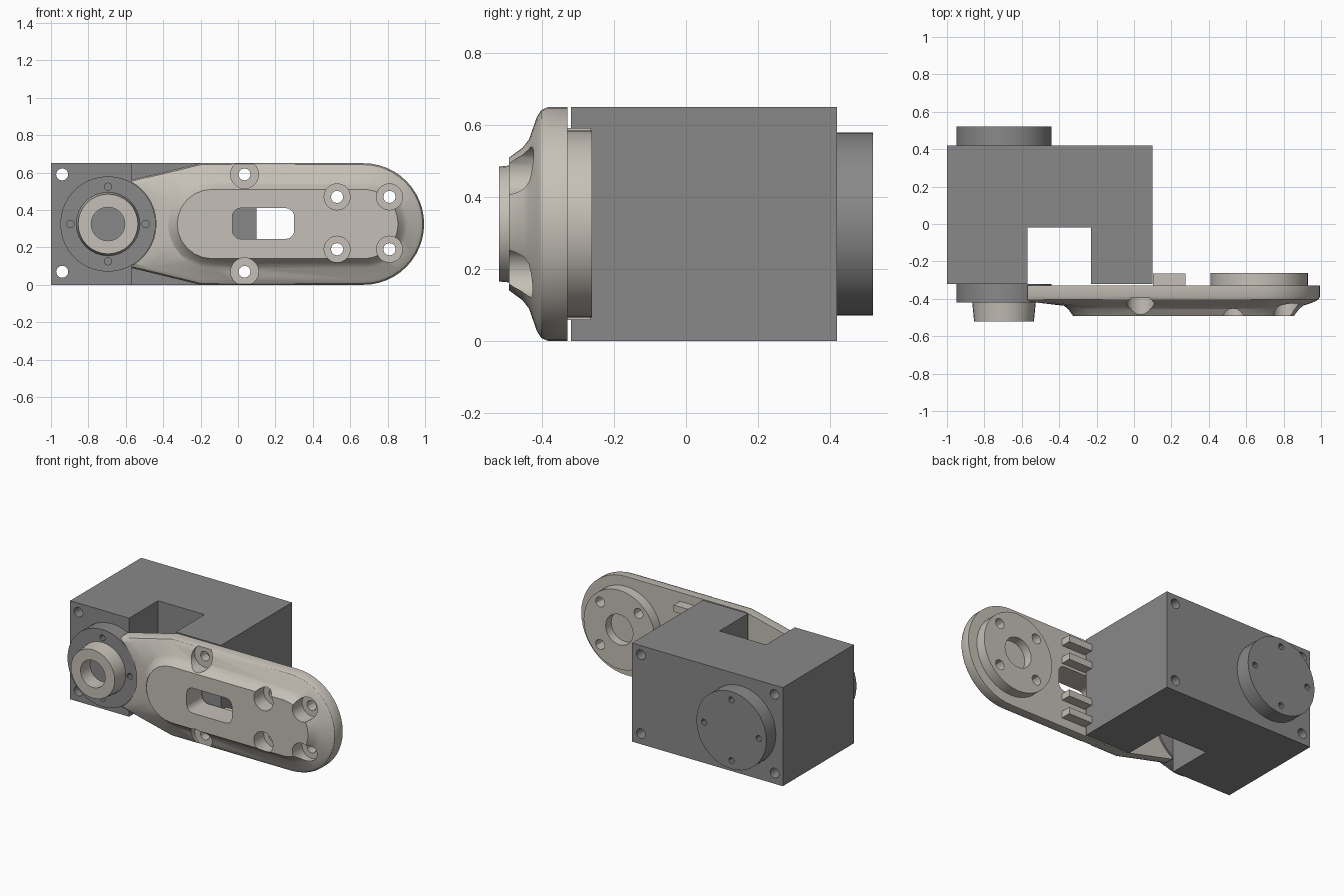
import bpy, bmesh
from math import pi, sin, cos, radians

old = bpy.data.objects.get("Cube")
if old:
    bpy.data.objects.remove(old, do_unlink=True)

MID = 0.325          # height of the long axis
PIVOT_X = -0.695     # servo output axis
TIP_X = 0.67         # centre of the rounded arm end


def material(name, rgb):
    m = bpy.data.materials.new(name)
    m.use_nodes = True
    m.diffuse_color = (*rgb, 1)
    m.node_tree.nodes["Principled BSDF"].inputs["Base Color"].default_value = (*rgb, 1)
    return m


grey = material("dark grey", (0.25, 0.25, 0.25))
beige = material("warm light grey", (0.56, 0.53, 0.475))


def finish(name, mat=None):
    ob = bpy.context.object
    ob.name = name
    if mat:
        ob.data.materials.append(mat)
    return ob


def rod(name, x, z, back, front, r, mat=None, r_front=None, sides=32):
    """Cylinder or cone along the y axis."""
    bpy.ops.mesh.primitive_cone_add(vertices=sides, radius1=r, radius2=r_front or r,
                                    depth=back - front, rotation=(pi / 2, 0, 0),
                                    location=(x, (back + front) / 2, z))
    return finish(name, mat)


def block(name, lo, hi, mat=None):
    size = [b - a for a, b in zip(lo, hi)]
    bpy.ops.mesh.primitive_cube_add(size=1, location=[(a + b) / 2 for a, b in zip(lo, hi)])
    ob = finish(name, mat)
    for v in ob.data.vertices:
        v.co = [c * s for c, s in zip(v.co, size)]
    return ob


def cut(target, cutter):
    cutter.hide_render = True
    mod = target.modifiers.new("cut", "BOOLEAN")
    mod.operation, mod.solver, mod.object = "DIFFERENCE", "EXACT", cutter
    bpy.context.view_layer.objects.active = target
    bpy.ops.object.modifier_apply(modifier=mod.name)
    bpy.data.objects.remove(cutter, do_unlink=True)


def drill(target, x, z, back, front, r, sides=20):
    cut(target, rod("cutter", x, z, back, front, r, sides=sides))


def smooth(ob, angle=30):
    bpy.ops.object.select_all(action="DESELECT")
    ob.select_set(True)
    bpy.context.view_layer.objects.active = ob
    bpy.ops.object.shade_smooth_by_angle(angle=radians(angle))


# Servo body with a full-height notch and four corner holes
body = block("servo_body", (-1, -0.32, 0), (0.1, 0.42, 0.65), grey)
cut(body, block("cutter", (-0.57, -0.5, -0.1), (-0.23, -0.02, 0.75)))
for x in (-0.94, 0.035):
    for z in (0.07, 0.59):
        drill(body, x, z, 0.6, -0.6, 0.032)
smooth(body)

# Output discs on both faces, each with four small holes
for name, back, front in (("front_disc", -0.32, -0.42), ("back_disc", 0.52, 0.42)):
    disc = rod(name, PIVOT_X, MID, back, front, 0.255, grey, sides=40)
    outer = front if front < 0 else back
    for i in range(4):
        a = i * pi / 2
        drill(disc, PIVOT_X + 0.2 * cos(a), MID + 0.2 * sin(a),
              outer + 0.05, outer - 0.05, 0.02, 10)
    smooth(disc)

# Hub ring on the front disc
hub = rod("hub_ring", PIVOT_X, MID, -0.419, -0.52, 0.17, beige, 0.16)
drill(hub, PIVOT_X, MID, -0.3, -0.6, 0.09, 24)
smooth(hub)


# Arm: stacked outlines, tapered at the pivot end, rounded at the tip
def outline(half, rounded):
    pts = [(TIP_X + half * cos(a), half * sin(a))
           for a in (-pi / 2 + pi * i / 24 for i in range(25))]
    if rounded:
        pts += [(-0.14 + half * cos(a), half * sin(a))
                for a in (pi / 2 + pi * i / 12 for i in range(13))]
    else:
        corners = [(-0.2, half), (-0.57, half - 0.09),
                   (-0.57, 0.09 - half), (-0.2, -half)]
        for (x0, z0), (x1, z1) in zip(corners, corners[1:]):
            pts += [(x0 + (x1 - x0) * i / 4, z0 + (z1 - z0) * i / 4) for i in range(4)]
        pts.append(corners[-1])
    return pts


bm = bmesh.new()
rings = []
for y, half, rounded in ((-0.33, 0.325, False), (-0.385, 0.325, False),
                         (-0.403, 0.317, False), (-0.415, 0.298, False),
                         (-0.437, 0.235, True), (-0.455, 0.212, True),
                         (-0.492, 0.185, True)):
    rings.append([bm.verts.new((x, y, z + MID)) for x, z in outline(half, rounded)])
for low, high in zip(rings, rings[1:]):
    for i in range(len(low)):
        j = (i + 1) % len(low)
        bm.faces.new((low[i], low[j], high[j], high[i]))
bm.faces.new(rings[0])
bm.faces.new(rings[-1])
bmesh.ops.recalc_face_normals(bm, faces=bm.faces)
mesh = bpy.data.meshes.new("arm")
bm.to_mesh(mesh)
bm.free()
arm = bpy.data.objects.new("arm", mesh)
bpy.context.collection.objects.link(arm)
mesh.materials.append(beige)

# Clearance around the front disc, and the central slot
drill(arm, PIVOT_X, MID, -0.2, -0.6, 0.257, 40)
slot = block("cutter", (-0.03, -0.6, 0.245), (0.3, -0.2, 0.41))
bm = bmesh.new()
bm.from_mesh(slot.data)
sides = [e for e in bm.edges if abs(e.verts[0].co.y - e.verts[1].co.y) > 0.1]
bmesh.ops.bevel(bm, geom=sides, offset=0.045, segments=5, profile=0.5, affect="EDGES")
bm.to_mesh(slot.data)
bm.free()
cut(arm, slot)

# Round mounting boss behind the tip, with a blind centre recess
boss = rod("mounting_boss", TIP_X, MID, -0.262, -0.331, 0.26, beige, sides=40)
drill(boss, TIP_X, MID, -0.2, -0.32, 0.1, 24)

# Counterbored screw holes
for x in (0.53, 0.81):
    for z in (0.19, 0.47):
        drill(arm, x, z, -0.39, -0.6, 0.07)
        for part in (arm, boss):
            drill(part, x, z, -0.1, -0.6, 0.033, 12)
for z in (0.07, 0.59):
    drill(arm, 0.035, z, -0.395, -0.6, 0.075)
    drill(arm, 0.035, z, -0.2, -0.6, 0.032, 12)
smooth(arm, 25)
smooth(boss)

# Locating fingers beside the servo body
for i, z in enumerate((0.08, 0.2, 0.45, 0.57)):
    block(f"finger_{i + 1}", (0.102, -0.331, z - 0.022), (0.275, -0.265, z + 0.022), beige)
